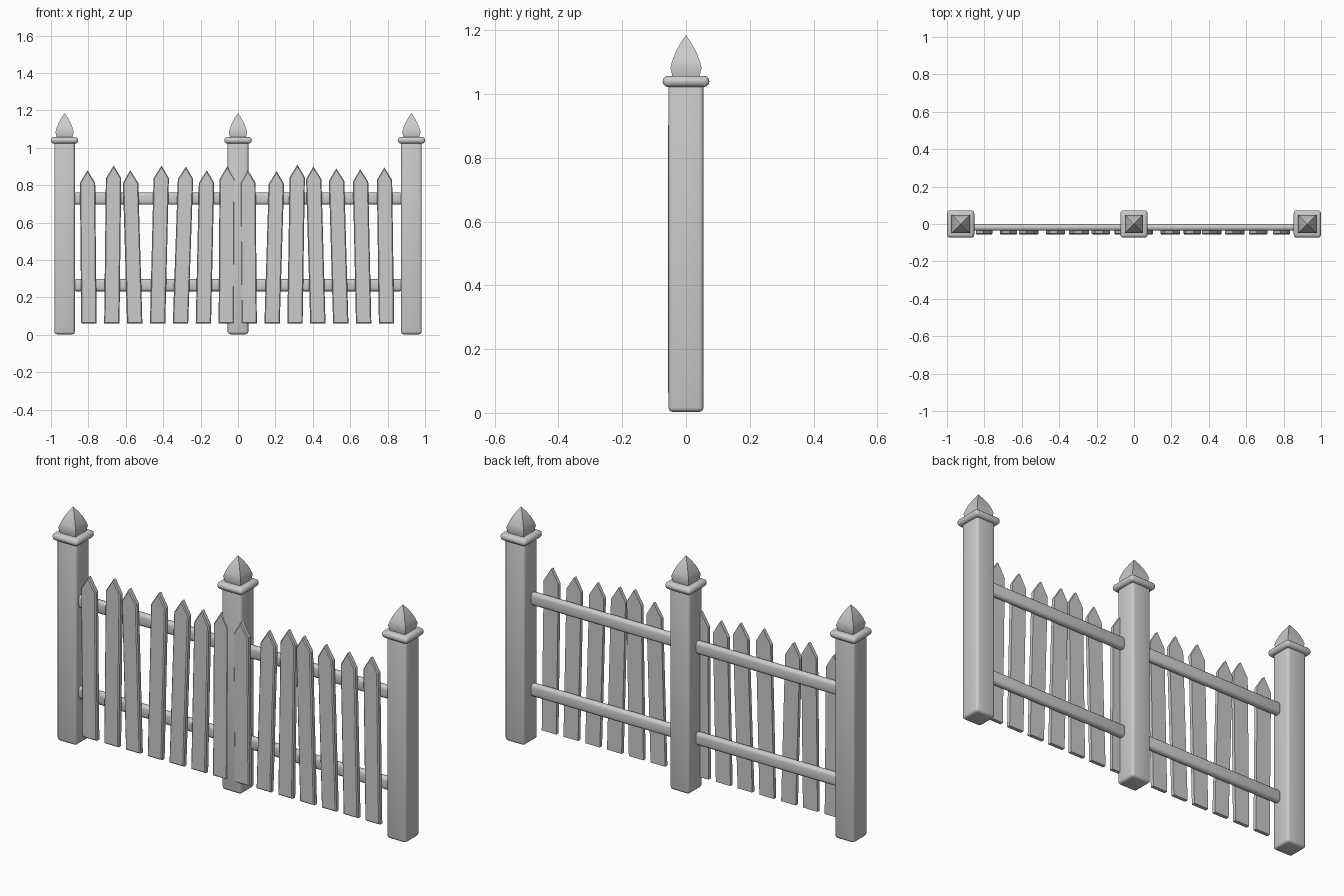
import bpy
import bmesh
import math

cube = bpy.data.objects.get("Cube")
if cube:
    bpy.data.objects.remove(cube, do_unlink=True)

# Single grey paint
COLOUR = (0.6, 0.6, 0.6, 1)
grey = bpy.data.materials.new("pale_grey")
grey.use_nodes = True
grey.diffuse_color = COLOUR
grey.node_tree.nodes["Principled BSDF"].inputs["Base Color"].default_value = COLOUR


def finish(name, bm, angle=40):
    bmesh.ops.recalc_face_normals(bm, faces=bm.faces)
    mesh = bpy.data.meshes.new(name)
    bm.to_mesh(mesh)
    bm.free()
    mesh.materials.append(grey)
    obj = bpy.data.objects.new(name, mesh)
    bpy.context.collection.objects.link(obj)
    bpy.ops.object.select_all(action='DESELECT')
    obj.select_set(True)
    bpy.context.view_layer.objects.active = obj
    bpy.ops.object.shade_smooth_by_angle(angle=math.radians(angle))
    return obj


def rounded_box(name, centre, size, radius, segments=3):
    bm = bmesh.new()
    bmesh.ops.create_cube(bm, size=1)
    bmesh.ops.scale(bm, vec=size, verts=bm.verts)
    bmesh.ops.translate(bm, vec=centre, verts=bm.verts)
    bmesh.ops.bevel(bm, geom=bm.edges[:], offset=radius, segments=segments,
                    profile=0.5, affect='EDGES', clamp_overlap=True)
    return finish(name, bm)


def finial(name, x):
    # Square spire with gently bulging sides
    profile = [(0.041, 1.05), (0.049, 1.083), (0.043, 1.105),
               (0.032, 1.133), (0.017, 1.16)]
    bm = bmesh.new()
    rings = [[bm.verts.new((x + sx * r, sy * r, z))
              for sx, sy in ((-1, -1), (1, -1), (1, 1), (-1, 1))]
             for r, z in profile]
    bm.faces.new(rings[0])
    for low, high in zip(rings, rings[1:]):
        for i in range(4):
            j = (i + 1) % 4
            bm.faces.new((low[i], low[j], high[j], high[i]))
    tip = bm.verts.new((x, 0, 1.185))
    for i in range(4):
        bm.faces.new((rings[-1][i], rings[-1][(i + 1) % 4], tip))
    finish(name, bm, 35)


def picket(name, x, tip_x, tip_z):
    # Pointed board, leaning between its foot and its tip
    foot, shoulder, half = 0.06, tip_z - 0.068, 0.041
    lean = (tip_x - x) / (tip_z - foot)
    sx = x + lean * (shoulder - foot)
    outline = [(x - half, foot), (x + half, foot), (sx + half, shoulder),
               (tip_x, tip_z), (sx - half, shoulder)]
    bm = bmesh.new()
    back = bm.faces.new([bm.verts.new((px, -0.034, pz)) for px, pz in outline])
    new = bmesh.ops.extrude_face_region(bm, geom=[back], use_keep_orig=True)["geom"]
    front = [v for v in new if isinstance(v, bmesh.types.BMVert)]
    bmesh.ops.translate(bm, vec=(0, -0.023, 0), verts=front)
    rim = [e for e in bm.edges if all(v in front for v in e.verts)]
    bmesh.ops.bevel(bm, geom=rim, offset=0.005, segments=1, affect='EDGES')
    finish(name, bm, 30)


# Posts with caps and finials
for side, x in (("right", -0.927), ("middle", 0), ("left", 0.927)):
    rounded_box(f"{side}_post", (x, 0, 0.52), (0.11, 0.11, 1.034), 0.014)
    rounded_box(f"{side}_post_cap", (x, 0, 1.04), (0.146, 0.146, 0.035), 0.016)
    finial(f"{side}_post_finial", x)

# Rails between the posts
for level, z in (("lower", 0.265), ("upper", 0.728)):
    for side, x in (("right", -0.4635), ("left", 0.4635)):
        rounded_box(f"{side}_{level}_rail", (x, -0.018, z),
                    (0.835, 0.036, 0.065), 0.016)

# Evenly spaced pickets: lean and tip height of each
TIPS = [(-0.008, 0.88), (0.01, 0.905), (-0.024, 0.88), (0.021, 0.905),
        (0.029, 0.90), (0.018, 0.88), (0.005, 0.90), (-0.007, 0.88),
        (0.025, 0.875), (0.013, 0.91), (-0.024, 0.90), (-0.024, 0.89),
        (-0.018, 0.885), (-0.012, 0.895)]
for i, (lean, top) in enumerate(TIPS):
    x = -0.797 + 0.1224 * i
    picket(f"picket_{i + 1}", x, x + lean, top)
